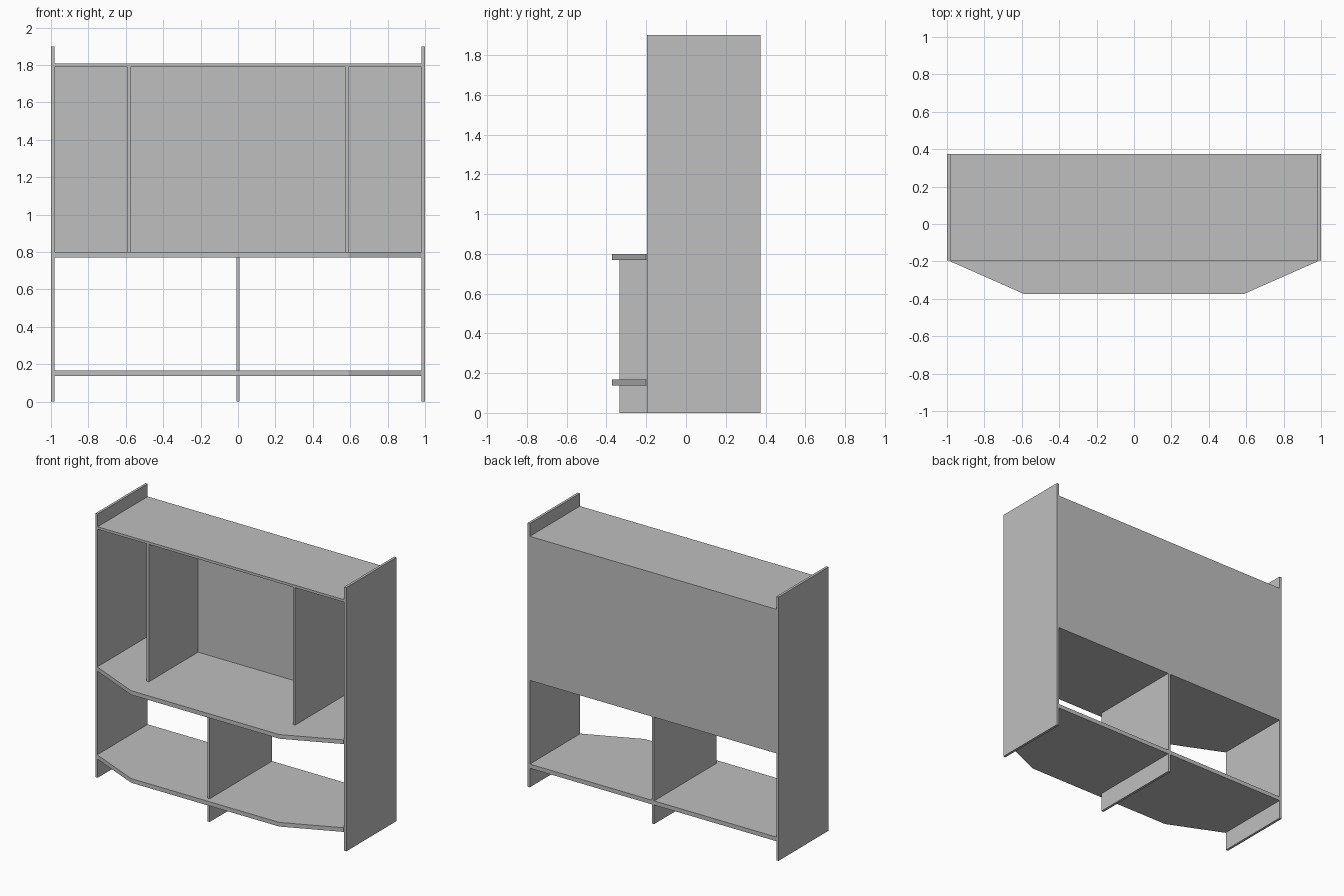
import bpy
import bmesh

cube = bpy.data.objects.get("Cube")
if cube:
    bpy.data.objects.remove(cube, do_unlink=True)

grey = bpy.data.materials.new("light_grey")
grey.use_nodes = True
colour = (0.52, 0.52, 0.52, 1)
grey.diffuse_color = colour
grey.node_tree.nodes["Principled BSDF"].inputs["Base Color"].default_value = colour

FRONT, BACK = -0.195, 0.375   # depth of the side panels
INNER = 0.982                 # inner face of the side panels


def board(name, outline, z0, z1):
    """Flat board: an xy outline extruded from z0 to z1."""
    bm = bmesh.new()
    face = bm.faces.new([bm.verts.new((x, y, z0)) for x, y in outline])
    top = bmesh.ops.extrude_face_region(bm, geom=[face])["geom"]
    verts = [v for v in top if isinstance(v, bmesh.types.BMVert)]
    bmesh.ops.translate(bm, verts=verts, vec=(0, 0, z1 - z0))
    bmesh.ops.recalc_face_normals(bm, faces=bm.faces)
    mesh = bpy.data.meshes.new(name)
    bm.to_mesh(mesh)
    bm.free()
    mesh.materials.append(grey)
    obj = bpy.data.objects.new(name, mesh)
    bpy.context.collection.objects.link(obj)


def box(name, x0, x1, y0, y1, z0, z1):
    board(name, [(x0, y0), (x1, y0), (x1, y1), (x0, y1)], z0, z1)


# Side panels and upper dividers, mirrored
for side, s in (("left", 1), ("right", -1)):
    box(side + "_side_panel", s * INNER, s * 1.0, FRONT, BACK, 0, 1.9)
    box(side + "_divider", s * 0.574, s * 0.592, FRONT, BACK - 0.01, 0.8, 1.79)

# Shelves with a front that tapers out to a shallow bay
bay = [(-INNER, BACK), (-INNER, FRONT - 0.005), (-0.59, -0.373),
       (0.59, -0.373), (INNER, FRONT - 0.005), (INNER, BACK)]
board("lower_shelf", bay, 0.137, 0.167)
board("middle_shelf", bay, 0.77, 0.8)

# Straight top, back panel and the lower central support
box("top_shelf", -INNER, INNER, FRONT, BACK, 1.79, 1.808)
box("back_panel", -INNER, INNER, BACK - 0.01, BACK, 0.8, 1.79)
box("centre_support", -0.009, 0.009, -0.335, BACK, 0, 0.77)
